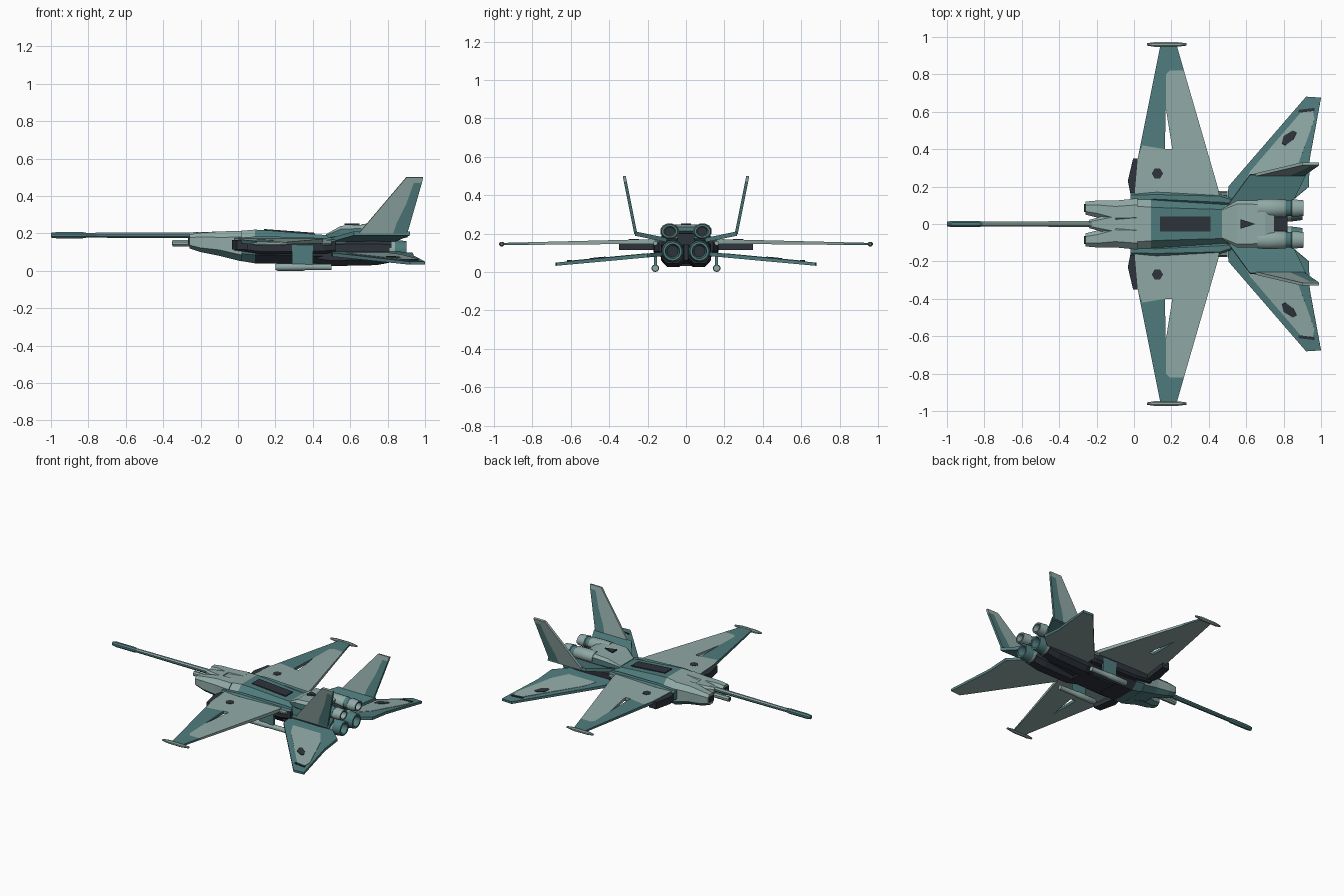
import bpy, bmesh, math
from mathutils import Vector

cube = bpy.data.objects.get("Cube")
if cube:
    bpy.data.objects.remove(cube, do_unlink=True)


def material(name, rgb):
    m = bpy.data.materials.new(name)
    m.use_nodes = True
    m.diffuse_color = (*rgb, 1)
    m.node_tree.nodes["Principled BSDF"].inputs["Base Color"].default_value = (*rgb, 1)
    return m


PALETTE = [material("pale grey green", (0.28, 0.40, 0.38)),
           material("teal", (0.08, 0.20, 0.205)),
           material("charcoal", (0.026, 0.034, 0.044))]
PALE, TEAL, DARK = 0, 1, 2


def finish(bm, name, rule):
    """Turn a bmesh into an object; rule is a colour or f(centre, normal)."""
    bmesh.ops.recalc_face_normals(bm, faces=bm.faces)
    bm.normal_update()
    for f in bm.faces:
        f.material_index = rule(f.calc_center_median(), f.normal) if callable(rule) else rule
    mesh = bpy.data.meshes.new(name)
    bm.to_mesh(mesh)
    bm.free()
    for m in PALETTE:
        mesh.materials.append(m)
    ob = bpy.data.objects.new(name, mesh)
    bpy.context.collection.objects.link(ob)
    return ob


def loft(name, sections, rule, s=1, cut=0.25):
    """Chamfered box hull through sections (x, y0, y1, z0, z1)."""
    bm = bmesh.new()
    rings = []
    for x, y0, y1, z0, z1 in sections:
        c = cut * min(y1 - y0, z1 - z0)
        prof = [(y0 + c, z0), (y1 - c, z0), (y1, z0 + c), (y1, z1 - c),
                (y1 - c, z1), (y0 + c, z1), (y0, z1 - c), (y0, z0 + c)]
        rings.append([bm.verts.new((x, s * y, z)) for y, z in prof])
    for a, b in zip(rings, rings[1:]):
        for i in range(8):
            j = (i + 1) % 8
            bm.faces.new((a[i], a[j], b[j], b[i]))
    bm.faces.new(rings[0])
    bm.faces.new(rings[-1])
    return finish(bm, name, rule)


def slab(name, pts, rule, s=1, thick=0.02, taper=0.0):
    """Flat panel around a planar outline, thinning with distance from the centreline."""
    pts = [Vector((x, s * y, z)) for x, y, z in pts]
    n = sum(((pts[i - 1] - pts[0]).cross(pts[i] - pts[0]) for i in range(2, len(pts))), Vector())
    n.normalize()
    bm = bmesh.new()
    up, down = ([bm.verts.new(p + n * k * (thick - taper * abs(p.y)) / 2) for p in pts]
                for k in (1, -1))
    bm.faces.new(up)
    bm.faces.new(down)
    for i in range(len(pts)):
        j = i - 1
        bm.faces.new((up[i], up[j], down[j], down[i]))
    return finish(bm, name, rule)


def turned(name, profile, y, z, rule, sides=12, sy=1.0):
    """Round part along x from (x, radius) pairs, capped at both ends."""
    bm = bmesh.new()
    rings = []
    for x, r in profile:
        rings.append([bm.verts.new((x, y + sy * r * math.cos(2 * math.pi * (i + .5) / sides),
                                    z + r * math.sin(2 * math.pi * (i + .5) / sides)))
                      for i in range(sides)])
    for a, b in zip(rings, rings[1:]):
        for i in range(sides):
            j = (i + 1) % sides
            bm.faces.new((a[i], a[j], b[j], b[i]))
    bm.faces.new(rings[0])
    bm.faces.new(rings[-1])
    ob = finish(bm, name, rule)
    bpy.ops.object.select_all(action='DESELECT')
    bpy.context.view_layer.objects.active = ob
    ob.select_set(True)
    bpy.ops.object.shade_smooth_by_angle(angle=math.radians(40))
    return ob


def top_only(colour):
    return lambda c, n: colour if n.z > -0.5 else PALE


def hull_paint(c, n):
    if c.x < 0:
        return TEAL if n.z < -0.3 else PALE
    if n.z > 0.3:
        return PALE if c.x < 0.13 else TEAL
    return TEAL if c.x < 0.1 else DARK


# Central hull and spine
loft("fuselage", [(-0.13, -.10, .10, .09, .20), (0, -.135, .135, .055, .212),
                  (0.09, -.135, .135, .04, .22), (0.17, -.13, .13, .04, .215),
                  (0.48, -.115, .115, .04, .19), (0.72, -.12, .12, .06, .18)], hull_paint)
slab("spine_panel", [(.14, -.04, .219), (.41, -.04, .199), (.41, .04, .199), (.14, .04, .219)],
     DARK, thick=0.008)
slab("aft_marker", [(.57, -.025, .248), (.65, 0, .248), (.57, .025, .248)], DARK, thick=0.009)
loft("belly_box", [(.24, -.08, .08, .03, .1), (.5, -.08, .08, .03, .1)], DARK, cut=.1)

# Long nose cannon
turned("cannon_barrel", [(-.82, .014), (-.25, .017), (-.1, .02)], 0, .19,
       lambda c, n: PALE if n.z > .3 else TEAL, 8)
turned("cannon_muzzle", [(-1, .014), (-.97, .018), (-.83, .018), (-.81, .014)], 0, .19, TEAL, 8)
loft("cannon_mount", [(-.24, -.022, .022, .165, .205), (-.1, -.06, .06, .13, .21)], PALE)
turned("chin_gun", [(-.35, .018), (-.12, .018)], 0, .147, PALE, 8)
turned("chin_gun_bore", [(-.353, .011), (-.34, .011)], 0, .147, DARK, 8)

# Raised rear deck between the upper engines
loft("rear_deck", [(.47, -.08, .08, .17, .195), (.55, -.125, .125, .17, .24),
                   (.70, -.125, .125, .165, .248), (.75, -.1, .1, .165, .235)],
     lambda c, n: PALE if n.z > .3 else TEAL)
loft("deck_recess", [(.70, -.045, .045, .14, .225), (.82, -.045, .045, .14, .2)], DARK, cut=.1)

for s, side in ((1, "left"), (-1, "right")):
    # Forked nose
    loft(f"nose_fork_{side}", [(-.26, .05, .12, .12, .195), (-.2, .035, .125, .1, .203),
                               (-.1, .0, .125, .08, .21), (.02, .0, .137, .05, .214)],
         hull_paint, s)
    slab(f"nose_intake_{side}", [(-.263, .064, .14), (-.263, .106, .14), (-.263, .106, .178),
                                 (-.263, .064, .178)], DARK, s, .006)

    # Wing root and shoulder intake
    loft(f"shoulder_{side}", [(-.02, .12, .165, .11, .175), (.12, .12, .17, .09, .185),
                              (.46, .1, .165, .09, .175), (.52, .1, .14, .1, .165)],
         lambda c, n: TEAL if n.z > .3 or c.x < 0 else DARK, s)
    intake = slab(f"intake_{side}", [(-.02, .165, .14), (-.033, .23, .14), (-.005, .35, .14),
                                     (.05, .35, .14), (.025, .165, .14)], DARK, s, .05)

    # Swept wing with its slot left open between the panels
    def wing(name, outline, rule):
        slab(f"{name}_{side}", [(x, y, .162 - .017 * y) for x, y in outline],
             rule, s, .027, .016)
    wing("wing_root", [(.0, .12), (.02, .35), (.045, .42), (.165, .4), (.205, .4), (.24, .12)], PALE)
    wing("wing_leading_edge", [(.02, .35), (.14, .95), (.17, .95), (.17, .62),
                               (.165, .4), (.045, .42)], top_only(TEAL))
    wing("wing_rear", [(.24, .12), (.205, .4), (.17, .62), (.17, .8), (.19, .82),
                       (.225, .82), (.267, .82), (.45, .19), (.46, .12)], PALE)
    wing("wing_tip", [(.17, .8), (.17, .95), (.23, .95), (.267, .82), (.19, .82)], top_only(TEAL))
    slab(f"wing_marker_{side}", [(.125 + .03 * math.cos(a * math.pi / 3),
                                  .27 + .03 * math.sin(a * math.pi / 3), .167)
                                 for a in range(6)], DARK, s, .008)
    turned(f"wingtip_pod_{side}", [(.07, .006), (.11, .012), (.22, .013), (.28, .006)],
           s * .96, .145, PALE, 8, 1.15)

    # Drooping tailplane with a pale inset and dark marker
    def tail(name, outline, rule, thick, lift=0):
        slab(f"{name}_{side}", [(x, y, .105 - .095 * y + lift) for x, y in outline],
             rule, s, thick, .008 if not lift else 0)
    tail("tailplane", [(.5, .12), (.505, .2), (.92, .68), (1, .675), (.94, .35),
                       (.935, .2), (.84, .12)], top_only(TEAL), .022)
    tail("tailplane_inset", [(.58, .2), (.62, .28), (.895, .6), (.955, .61), (.965, .56),
                             (.87, .3), (.8, .2)], PALE, .006, .009)
    tail("tailplane_marker", [(.79, .43), (.8, .47), (.85, .5), (.87, .49), (.85, .45),
                              (.81, .42)], DARK, .008, .011)
    tail("tailplane_slot", [(.88, .595), (.88, .61), (.965, .62), (.965, .605)], DARK, .008, .011)

    # Canted fin on a sloped base
    slab(f"fin_base_{side}", [(.5, .1, .166), (.62, .265, .2), (.92, .265, .2), (.84, .1, .166)],
         TEAL, s, .022)

    def fin(name, outline, colour):
        slab(f"{name}_{side}", [(x, .262 + .06 * (z - .2) / .3, z) for x, z in outline],
             colour, s, .016)
    fin("fin", [(.645, .2), (.9, .5), (.99, .5), (.983, .47), (.94, .47), (.9, .36), (.85, .26),
                (.83, .2)], PALE)
    fin("fin_rudder", [(.83, .2), (.85, .26), (.9, .36), (.94, .47), (.983, .47), (.905, .2)], TEAL)

    # Upper and lower engines with open nozzles
    turned(f"upper_engine_{side}", [(.66, .04), (.72, .042), (.81, .04), (.815, .036), (.84, .036),
                                    (.845, .041), (.905, .036), (.905, .026), (.87, .022)],
           s * .085, .212, lambda c, n: DARK if n.x > .9 and c.x < .88
           else TEAL if c.x > .9 or .81 < c.x < .845 else PALE, 12, 1.2)
    loft(f"lower_engine_{side}", [(.42, .01, .11, .04, .15), (.5, .008, .125, .025, .17),
                                  (.74, .008, .13, .03, .175), (.82, .015, .125, .045, .165)],
         DARK, s)
    turned(f"lower_nozzle_{side}", [(.78, .056), (.84, .058), (.9, .05), (.9, .038), (.85, .03)],
           s * .07, .108, lambda c, n: DARK if n.x > .9 and c.x < .88
           else TEAL if c.x > .87 else PALE, 14)

    # Underslung gun pods
    turned(f"gun_pod_{side}", [(.2, .015), (.21, .02), (.35, .02), (.36, .017), (.5, .017)],
           s * .16, .02, PALE, 10)
    loft(f"gun_pylon_{side}", [(.29, .15, .168, .03, .14), (.4, .15, .168, .03, .14)], TEAL, s, .1)
    turned(f"shoulder_vent_{side}", [(.44, .014), (.5, .012)], s * .16, .15, PALE, 8)
